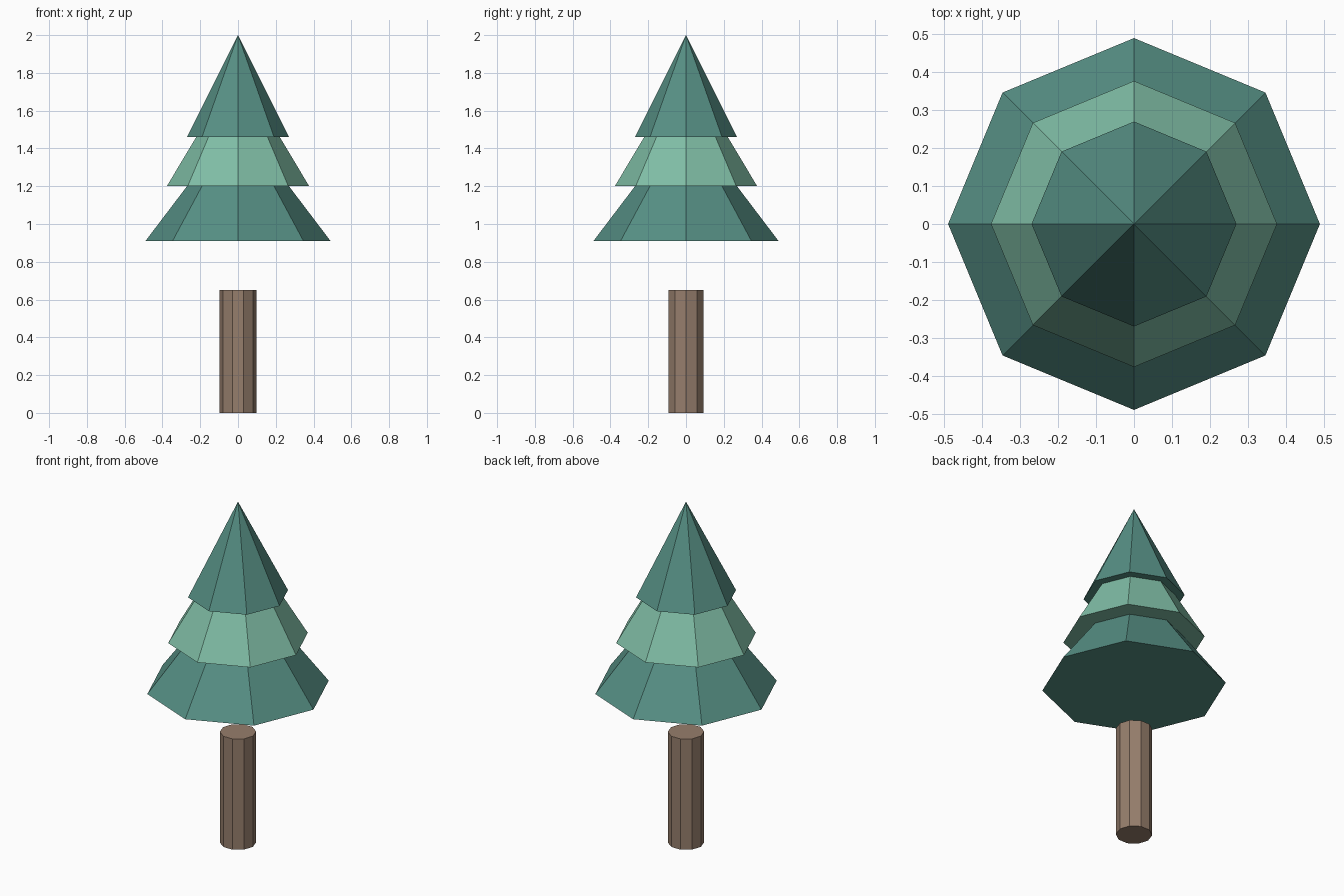
import bpy

cube = bpy.data.objects.get("Cube")
if cube:
    bpy.data.objects.remove(cube, do_unlink=True)


def make_material(name, rgb):
    mat = bpy.data.materials.new(name)
    mat.use_nodes = True
    color = (*rgb, 1.0)
    mat.diffuse_color = color
    mat.node_tree.nodes["Principled BSDF"].inputs["Base Color"].default_value = color
    return mat


def make_cone(name, sides, radius, top_radius, bottom, top, mat):
    """Closed, flat-shaded cone or cylinder with corners on the x axis."""
    bpy.ops.mesh.primitive_cone_add(
        vertices=sides, radius1=radius, radius2=top_radius,
        depth=top - bottom, location=(0, 0, (bottom + top) / 2))
    obj = bpy.context.object
    obj.name = name
    # Ten-sided shapes need a quarter turn to put a corner on the x axis
    if sides % 4:
        obj.rotation_euler.z = 1.5707963
    obj.data.materials.append(mat)
    return obj


dark_green = make_material("dark teal green", (0.093, 0.275, 0.231))
light_green = make_material("light green", (0.216, 0.515, 0.381))
brown = make_material("bark brown", (0.305, 0.209, 0.150))

# Trunk, standing clear of the foliage
make_cone("trunk", 10, 0.097, 0.097, 0.0, 0.65, brown)

# Three overlapping foliage tiers
make_cone("lower_foliage", 8, 0.49, 0.0, 0.91, 1.556, dark_green)
make_cone("middle_foliage", 8, 0.377, 0.0, 1.20, 1.83, light_green)
make_cone("upper_foliage", 8, 0.27, 0.0, 1.46, 2.0, dark_green)
